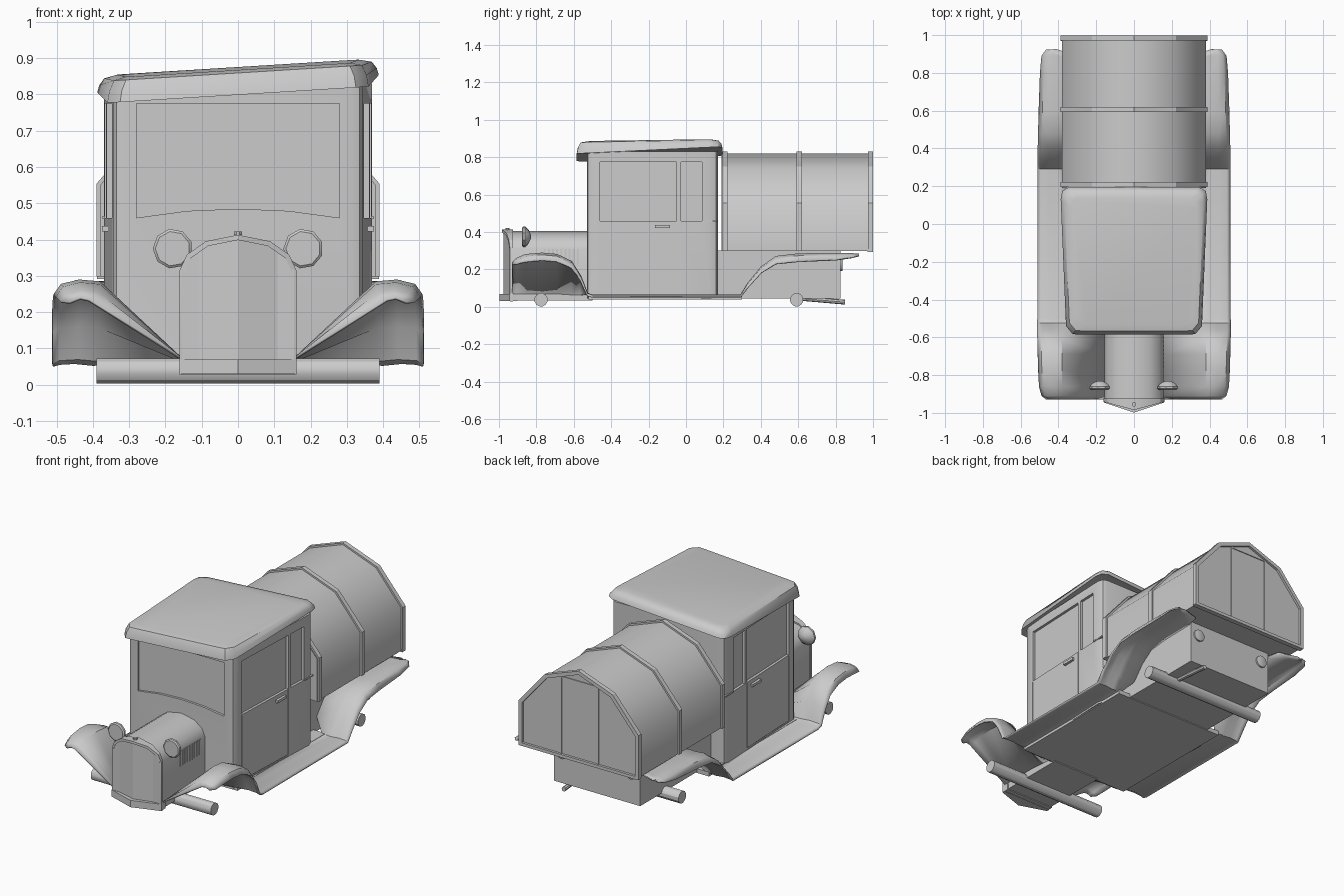
import bpy, bmesh, math

if "Cube" in bpy.data.objects:
    bpy.data.objects.remove(bpy.data.objects["Cube"])

def loft(name, rings, cap=True, closed=True, smooth=30):
    """Skin a list of equal-length point rings."""
    bm = bmesh.new()
    vs = [[bm.verts.new(p) for p in r] for r in rings]
    n = len(rings[0])
    for a, b in zip(vs, vs[1:]):
        for i in range(n if closed else n - 1):
            j = (i + 1) % n
            bm.faces.new((a[i], a[j], b[j], b[i]))
    if cap:
        bm.faces.new(vs[0])
        bm.faces.new(vs[-1])
    bmesh.ops.recalc_face_normals(bm, faces=bm.faces)
    me = bpy.data.meshes.new(name)
    bm.to_mesh(me)
    bm.free()
    ob = bpy.data.objects.new(name, me)
    bpy.context.collection.objects.link(ob)
    bpy.ops.object.select_all(action='DESELECT')
    ob.select_set(True)
    bpy.context.view_layer.objects.active = ob
    if smooth:
        bpy.ops.object.shade_smooth_by_angle(angle=math.radians(smooth))
    return ob

def mirror(half):
    """Mirror (x, v) half outline (starting or ending off-axis) into a full one."""
    return half + [(-x, v) for x, v in reversed(half) if abs(x) > 1e-6]

def along_y(name, prof, y0, y1, **k):
    return loft(name, [[(x, y, z) for x, z in prof] for y in (y0, y1)], **k)

def box(name, x0, x1, y0, y1, z0, z1):
    return along_y(name, [(x0, z0), (x1, z0), (x1, z1), (x0, z1)], y0, y1, smooth=0)

def tube(name, p, axis, stations, n=12):
    """Round part: stations are (position along axis, radius)."""
    rings = []
    for t, r in stations:
        ring = []
        for i in range(n):
            a = 2 * math.pi * (i + .5) / n
            u, v = r * math.cos(a), r * math.sin(a)
            ring.append((p[0] + t, p[1] + u, p[2] + v) if axis == 'x'
                        else (p[0] + u, p[1] + t, p[2] + v) if axis == 'y'
                        else (p[0] + u, p[1] + v, p[2] + t))
        rings.append(ring)
    return loft(name, rings)

def cut(ob, cutter):
    m = ob.modifiers.new("cut", 'BOOLEAN')
    m.operation, m.object, m.solver = 'DIFFERENCE', cutter, 'EXACT'
    cutter.hide_render = True
    bpy.ops.object.select_all(action='DESELECT')
    bpy.context.view_layer.objects.active = ob
    ob.select_set(True)
    bpy.ops.object.modifier_apply(modifier=m.name)
    bpy.data.objects.remove(cutter)

# Cab body
plan = mirror([(.315, -.53), (.335, -.524), (.345, -.505), (.37, .13), (.36, .16), (.335, .17)])
cab = loft("cab", [[(x, y, z) for x, y in plan] for z in (.045, .83)])

def side_x(y):
    return .345 + .025 * (y + .505) / .635

def side_cut(s, y0, y1, z0, z1, d):
    rings = []
    for y in (y0, y1):
        a = s * (side_x(y) - d)
        rings.append([(a, y, z0), (s * .5, y, z0), (s * .5, y, z1), (a, y, z1)])
    cut(cab, loft("cutter", rings, smooth=0))

# Windscreen, side windows and door gaps
cut(cab, along_y("cutter", [(-.28, .46), (-.14, .479), (0, .485), (.14, .479), (.28, .46),
                            (.28, .775), (-.28, .775)], -.7, -.517, smooth=0))
for s in (1, -1):
    side_cut(s, -.46, -.05, .46, .775, .015)
    side_cut(s, -.028, .085, .46, .775, .015)
    for y in (-.463, -.053):
        side_cut(s, y, y + .005, .075, .455, .005)
    side_cut(s, -.455, -.056, .07, .075, .005)
    x = side_x(-.12)
    ends = sorted((s * (x - .005), s * (x + .015)))
    box("door_handle", *ends, -.165, -.085, .422, .437)
    box("belt_trim", *sorted((s * .36, s * .374)), .09, .165, .457, .465)

# Roof with its slight sideways lean and drooping visor
roof_plan = mirror([(.29, -.585), (.325, -.583), (.36, -.54), (.388, .13), (.38, .175), (.345, .195)])
def roof_ring(s, z, drop=0):
    ring = []
    for x, y in roof_plan:
        x, y = x * s, -.2 + (y + .2) * s
        ring.append((x, y, z + .062 * x + .012 * (y + .5) - (drop if y < -.5 else 0)))
    return ring
loft("roof", [roof_ring(.93, .83, .03), roof_ring(1, .822, .022), roof_ring(.985, .842, .01),
              roof_ring(.95, .86), roof_ring(.86, .868)], smooth=40)

# Hood, radiator shell and V-shaped grille
half = [(.155, .035), (.155, .31), (.136, .352), (.085, .388), (0, .405)]
hood = mirror(half)
along_y("hood", hood, -.945, -.5, smooth=45)
def vee(x, base):
    return base + .27 * abs(x)
def shell_ring(s, base=None, y=None):
    return [(x * s, y if base is None else vee(x * s, base), .2 + (z - .2) * s) for x, z in hood]
loft("radiator_shell", [shell_ring(1.0, y=-.925), shell_ring(1.04, y=-.925), shell_ring(1.04, base=-.985),
                        shell_ring(.97, base=-.985), shell_ring(.97, base=-.972)], cap=False)
for s in (1, -1):
    pts = half + [(0, .035)]
    loft("grille", [[(s * x * .98, vee(x, b), .2 + (z - .2) * .98) for x, z in pts]
                    for b in (-.975, -.965)], smooth=0)
    for i in range(9):
        box("hood_louver", *sorted((s * .15, s * .158)), -.76 + i * .022, -.75 + i * .022, .22, .31)
    # Headlights
    tube("headlight", (s * .18, 0, .375), 'y',
         [(-.878, .048), (-.872, .055), (-.86, .055), (-.842, .038), (-.83, .012)], 9)
tube("radiator_cap", (0, -.955, .40), 'z', [(0, .006), (.013, .006), (.013, .012), (.022, .012)], 8)
loft("front_apron", [[(-.16, -.945, z), (0, -.998, z), (.16, -.945, z), (.16, -.9, z), (-.16, -.9, z)]
                     for z in (.03, .07)], smooth=0)

# Chassis, rear box and axles
box("front_frame", -.155, .155, -.93, -.5, .035, .08)
box("floor", -.36, .36, -.52, .3, .04, .065)
box("rear_frame", -.28, .28, .16, .825, .045, .3)
for y in (-.775, .592):
    tube("axle", (0, y, .038), 'x', [(-.39, .036), (.39, .036)], 12)
loft("exhaust_pipe", [[(.2 + .013 * math.cos(a), y, z + .013 * math.sin(a))
                       for a in [i * math.pi / 4 for i in range(8)]]
                      for y, z in ((.62, .045), (.85, .025))])
for s in (1, -1):
    tube("tail_lamp", (s * .225, 0, .225), 'y', [(.81, .035), (.835, .035), (.838, .028)], 12)

# Fenders and running boards: one swept sheet per side
# stations: y, top height, inner x, inner height, crown x, outer x, lip drop
stations = [
    (-.93, .24, .155, .075, .41, .465, .012), (-.91, .26, .155, .075, .385, .49, .03),
    (-.86, .282, .155, .075, .38, .503, .04), (-.77, .29, .155, .075, .38, .508, .04),
    (-.69, .283, .155, .075, .38, .51, .04), (-.61, .245, .155, .07, .38, .512, .035),
    (-.56, .165, .155, .068, .38, .513, .02), (-.525, .075, .155, .065, .38, .513, .01),
    (-.5, .065, .34, .065, .4, .512, .008), (.29, .065, .34, .065, .4, .512, .008),
    (.33, .13, .28, .13, .4, .512, .02), (.4, .215, .28, .215, .4, .51, .03),
    (.48, .272, .28, .272, .4, .508, .04), (.6, .286, .28, .286, .4, .505, .042),
    (.8, .289, .28, .289, .4, .498, .036), (.89, .287, .3, .287, .4, .49, .02),
    (.925, .285, .41, .285, .43, .465, .008)]
for s in (1, -1):
    rings = []
    for y, z, xi, zi, xc, xo, d in stations:
        rings.append([(s * xi, y, zi), (s * xc, y, z - .005), (s * (xc + (xo - xc) * .45), y, z),
                      (s * (xo - .02), y, z - d * .3), (s * xo, y, z - d)])
    fender = loft("fender_and_running_board", rings, cap=False, closed=False, smooth=35)
    if sum(p.normal.z for p in fender.data.polygons) < 0:
        fender.data.flip_normals()
    sol = fender.modifiers.new("thickness", 'SOLIDIFY')
    sol.thickness = .008

# Barrel-shaped cargo body with three bands
def tank(o):
    return mirror([(.38 + o, .298), (.38 + o, .55 + o * .4), (.215 + o * .7, .742 + o * .8), (0, .82 + o)])
along_y("cargo_body", tank(0), .19, .985, smooth=55)
for y in (.195, .592, .972):
    loft("cargo_band", [[(x, yy, z) for x, z in tank(o)] for yy, o in
         ((y, -.012), (y, .01), (y + .027, .01), (y + .027, -.012), (y, -.012))], cap=False, smooth=20)
# Rear sill and door frame of the cargo body
box("cargo_sill", -.388, .388, .97, .999, .292, .31)
for s in (1, -1):
    box("rear_door_edge", s * .12 - .004, s * .12 + .004, .98, .99, .31, .765)
box("rear_door_top", -.12, .12, .98, .99, .757, .765)
